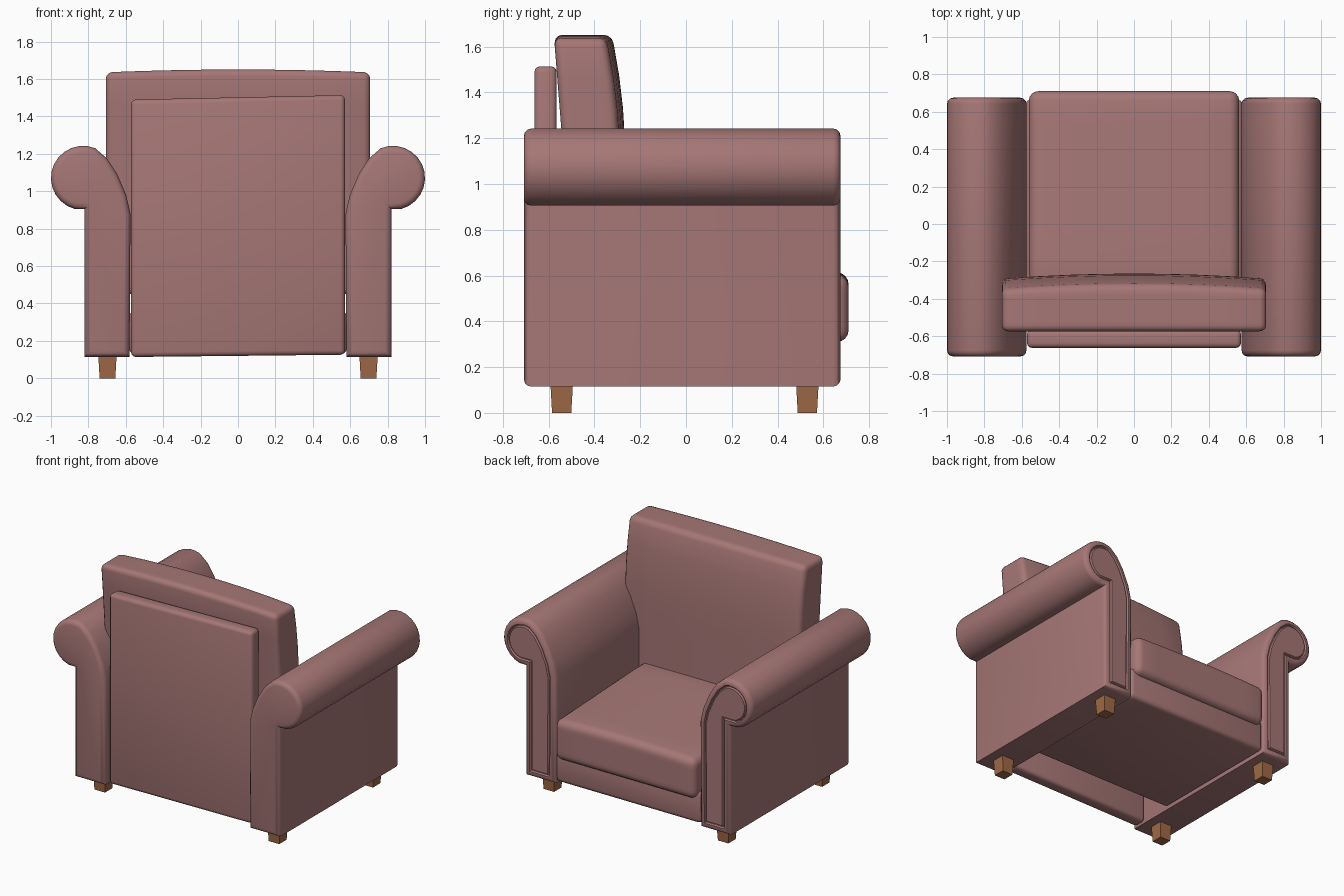
import bpy, bmesh, math
from mathutils import Vector

if "Cube" in bpy.data.objects:
    bpy.data.objects.remove(bpy.data.objects["Cube"])


def material(name, rgb):
    m = bpy.data.materials.new(name)
    m.diffuse_color = (*rgb, 1)
    m.use_nodes = True
    m.node_tree.nodes["Principled BSDF"].inputs["Base Color"].default_value = m.diffuse_color
    return m


FABRIC = material("rose fabric", (0.38, 0.185, 0.18))
WOOD = material("brown wood", (0.35, 0.14, 0.06))


def finish(bm, name, mat, smooth=True):
    bmesh.ops.recalc_face_normals(bm, faces=bm.faces[:])
    me = bpy.data.meshes.new(name)
    bm.to_mesh(me)
    bm.free()
    me.materials.append(mat)
    ob = bpy.data.objects.new(name, me)
    bpy.context.collection.objects.link(ob)
    if smooth:
        bpy.ops.object.select_all(action='DESELECT')
        ob.select_set(True)
        bpy.context.view_layer.objects.active = ob
        bpy.ops.object.shade_smooth_by_angle(angle=math.radians(35))
    return ob


def block(name, lo, hi, radius, deform=None, cuts=8, segs=3):
    """Rounded box between two corners, sliced and then reshaped by deform."""
    bm = bmesh.new()
    bmesh.ops.create_cube(bm, size=1)
    lo, hi = Vector(lo), Vector(hi)
    for v in bm.verts:
        v.co = Vector(((a + b) / 2 + c * (b - a) for a, b, c in zip(lo, hi, v.co)))
    bmesh.ops.bevel(bm, geom=bm.edges[:], offset=radius, segments=segs,
                    profile=0.5, affect='EDGES')
    if deform:
        for axis in range(3):
            n = Vector((axis == 0, axis == 1, axis == 2))
            a, b = lo[axis] + radius, hi[axis] - radius
            for i in range(1, cuts):
                p = n * (a + (b - a) * i / cuts)
                bmesh.ops.bisect_plane(bm, geom=bm.verts[:] + bm.edges[:] + bm.faces[:],
                                       plane_co=p, plane_no=n)
        for v in bm.verts:
            v.co = Vector(deform(*v.co))
    return finish(bm, name, FABRIC)


# Scroll arms: one profile, swept along y
def arm(name, side):
    pts = [(0.82, 0.115), (0.58, 0.115), (0.575, 0.88), (0.598, 0.98),
           (0.645, 1.09), (0.70, 1.175)]
    for i in range(14):
        a = math.radians(112 - i * 187 / 13)
        pts.append((0.828 + 0.172 * math.cos(a), 1.071 + 0.172 * math.sin(a)))
    pts.append((0.82, 0.905))
    bm = bmesh.new()
    y0, y1 = -0.708, 0.675
    rear = bm.faces.new([bm.verts.new((side * x, y0, z)) for x, z in pts])
    ext = bmesh.ops.extrude_face_region(bm, geom=[rear], use_keep_orig=True)
    for g in ext['geom']:
        if isinstance(g, bmesh.types.BMVert):
            g.co.y = y1
    bmesh.ops.recalc_face_normals(bm, faces=bm.faces[:])
    # Round the rims of both end caps
    rims = [e for e in bm.edges if abs(e.verts[0].co.y - e.verts[1].co.y) < 1e-5]
    bmesh.ops.bevel(bm, geom=rims, offset=0.032, segments=3, profile=0.5, affect='EDGES')
    # Piping groove on the sitting-side cap
    bm.faces.ensure_lookup_table()
    cap = max((f for f in bm.faces if f.normal.y > 0.99), key=lambda f: f.calc_area())
    for t, d in ((0.008, 0), (0.006, -0.012), (0.006, 0.0), (0.006, 0.012)):
        bmesh.ops.inset_region(bm, faces=[cap], thickness=t, depth=d, use_even_offset=True)
    return finish(bm, name, FABRIC)


arm("right_arm", 1)
arm("left_arm", -1)


# Outer back panel, top edge slightly out of level
def panel_shape(x, y, z):
    return x, y, z + (0.012 * x / 0.57 if z > 1.3 else 0.006 * x / 0.57)


block("back_panel", (-0.572, -0.662, 0.12), (0.572, -0.565, 1.502), 0.025, panel_shape, cuts=2)


# Raked, gently crowned back cushion
def back_shape(x, y, z):
    crown = 1 - (x / 0.705) ** 2
    rear = -0.575 + (1.62 - z) * 0.08
    front = -0.292 + 0.027 * crown - 0.06 * (max(0, z - 1.1) / 0.54) ** 2
    t = (y + 0.13) / 0.26
    return x, rear + (front - rear) * t, z + 0.015 * crown * max(0, min(1, (z - 1.0) / 0.6))


block("back_cushion", (-0.707, -0.13, 0.45), (0.707, 0.13, 1.636), 0.035, back_shape)


# Seat cushion, rising toward the back, rounded at the lip
def seat_shape(x, y, z):
    if z > 0.4:
        crown = (1 - (x / 0.562) ** 2) * 0.012
        z += 0.04 * min(1, (0.71 - y) / 0.9) + crown
    return x, y, z


block("seat_cushion", (-0.562, -0.35, 0.31), (0.562, 0.71, 0.60), 0.05, seat_shape, segs=4)

# Seat base under the cushion
block("seat_base", (-0.582, -0.35, 0.13), (0.582, 0.665, 0.36), 0.03)

# Tapered square legs
for sx, side in ((1, "right"), (-1, "left")):
    for y, end in ((-0.543, "front"), (0.53, "rear")):
        bm = bmesh.new()
        bmesh.ops.create_cube(bm, size=1)
        for v in bm.verts:
            w = 0.098 if v.co.z > 0 else 0.084
            v.co = Vector((sx * 0.698 + v.co.x * w, y + v.co.y * w, (v.co.z + 0.5) * 0.125))
        finish(bm, f"{end}_{side}_leg", WOOD, smooth=False)
